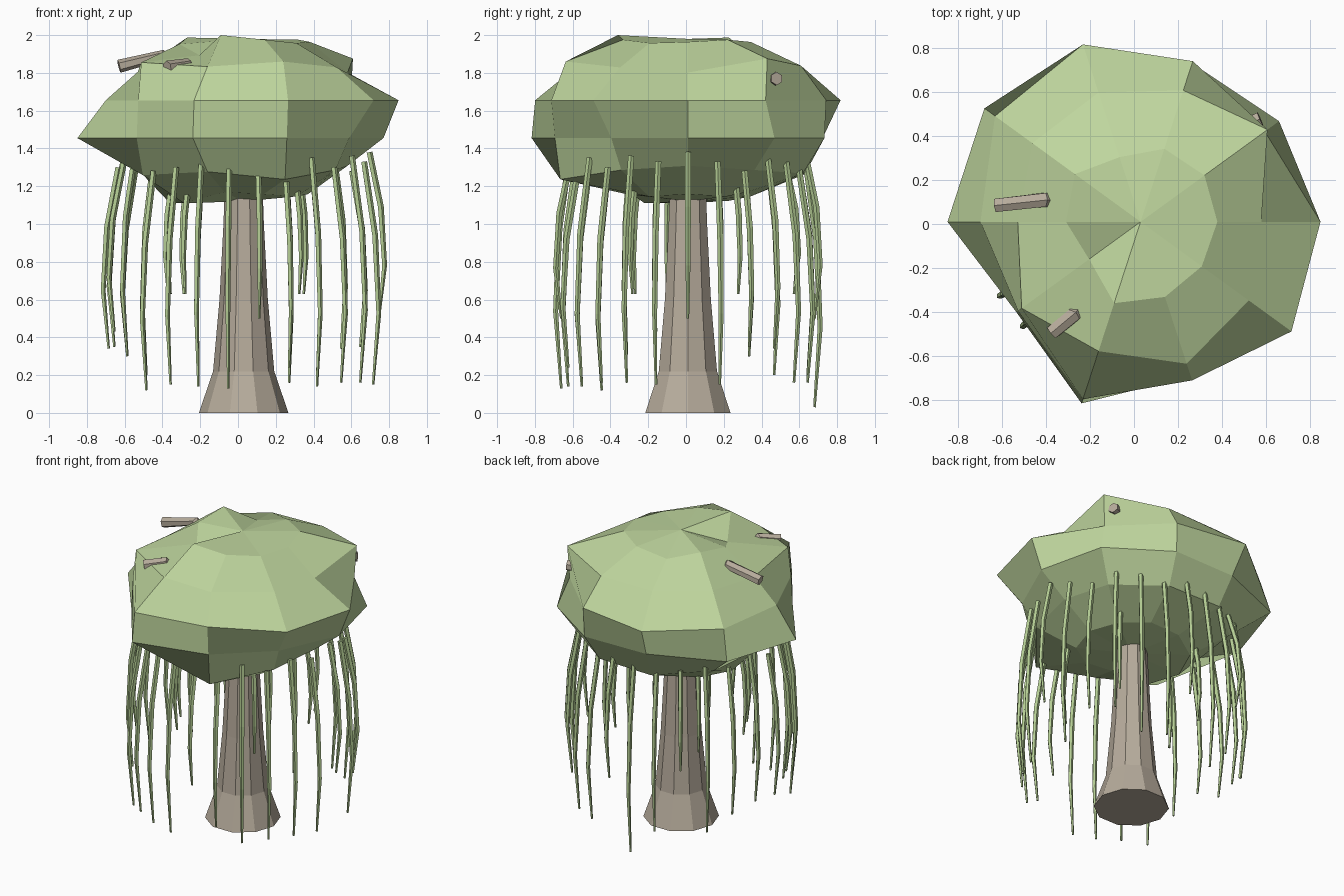
import bpy, bmesh, math
from mathutils import Vector

if "Cube" in bpy.data.objects:
    bpy.data.objects.remove(bpy.data.objects["Cube"])

CX, CY = 0.03, 0.01


def material(name, col):
    m = bpy.data.materials.new(name)
    m.diffuse_color = (*col, 1)
    m.use_nodes = True
    m.node_tree.nodes["Principled BSDF"].inputs["Base Color"].default_value = m.diffuse_color
    return m


BARK = material("bark", (0.47, 0.41, 0.33))
LEAF = material("leaf", (0.52, 0.67, 0.34))
VINE = material("hanging_leaf", (0.45, 0.60, 0.29))


def finish(bm, name, mat):
    bmesh.ops.recalc_face_normals(bm, faces=bm.faces)
    me = bpy.data.meshes.new(name)
    bm.to_mesh(me)
    bm.free()
    me.materials.append(mat)
    bpy.context.collection.objects.link(bpy.data.objects.new(name, me))


def skin(bm, rings):
    for a, b in zip(rings, rings[1:]):
        n = len(a)
        for i in range(n):
            j = (i + 1) % n
            bm.faces.new((a[i], a[j], b[j], b[i]))


def tube(bm, pts, radii, sides):
    """Tapered tube along a path, capped at both ends."""
    pts = [Vector(p) for p in pts]
    rings = []
    for i, (p, r) in enumerate(zip(pts, radii)):
        d = (pts[min(i + 1, len(pts) - 1)] - pts[max(i - 1, 0)]).normalized()
        u = Vector((1, 0, 0)) if abs(d.z) > 0.9 else Vector((0, 0, 1))
        u = (u - d * u.dot(d)).normalized()
        v = d.cross(u)
        ang = [2 * math.pi * k / sides for k in range(sides)]
        rings.append([bm.verts.new(p + r * (u * math.cos(a) + v * math.sin(a))) for a in ang])
    skin(bm, rings)
    bm.faces.new(rings[0])
    bm.faces.new(rings[-1])


# trunk with flared foot
bm = bmesh.new()
tube(bm, [(CX, CY, z) for z in (0, 0.22, 0.6, 1.0, 1.2)],
     [0.237, 0.162, 0.128, 0.107, 0.10], 10)
finish(bm, "trunk", BARK)

# branches poking out of the crown
bm = bmesh.new()
for path in ([(0.0, 0.02, 1.15), (-0.16, 0.08, 1.6), (-0.41, 0.11, 1.89), (-0.63, 0.085, 1.835)],
             [(0.0, 0.0, 1.15), (-0.12, -0.2, 1.5), (-0.28, -0.42, 1.85), (-0.375, -0.495, 1.83)],
             [(0.05, 0.03, 1.15), (0.2, 0.2, 1.5), (0.44, 0.42, 1.76), (0.575, 0.48, 1.77)]):
    tube(bm, path, [0.055, 0.045, 0.036, 0.035], 6)
finish(bm, "branches", BARK)

# faceted crown: 10 segments, 6 rings of uneven radius, poles top and bottom
RADII = [
    [.35, .36, .35, .31, .37, .34, .29, .39, .36, .345],
    [.55, .715, .63, .62, .61, .56, .67, .62, .68, .61],
    [.82, .70, .77, .85, .82, .73, .69, .85, .76, .85],
    [.74, .78, .76, .75, .88, .88, .70, .87, .74, .69],
    [.55, .60, .64, .65, .62, .57, .66, .62, .71, .60],
    [.34, .35, .33, .35, .37, .39, .39, .33, .34, .35],
]
bm = bmesh.new()
rings = []
for k, row in enumerate(RADII):
    t = math.pi * (k + 1) / 7
    ring = []
    for i, r in enumerate(row):
        a = 2 * math.pi * i / 10
        mid = k in (2, 3)
        s = 1.0 if mid else r / (0.8 * math.sin(t))
        z = 1.555 + 0.45 * math.cos(t) * s
        ring.append(bm.verts.new((CX + r * math.cos(a), CY + r * math.sin(a),
                                  max(1.11, min(2.0, z)))))
    rings.append(ring)
skin(bm, rings)
for ring, z in ((rings[0], 1.98), (rings[-1], 1.12)):
    pole = bm.verts.new((CX, CY, z))
    for i in range(10):
        bm.faces.new((ring[i], ring[(i + 1) % 10], pole))
finish(bm, "crown", LEAF)

# hanging strands: outer ring by top and tip height, plus a few inner ones
TIPS = [.5, .15, .35, .34, .16, .16, .5, .03, .2, .63, .2, .3, .35,
        .34, .43, .31, .12, .15, .14, .13, .5, .24, .14, .16, .16, .15]
TOPS = [1.38, 1.33, 1.28, 1.35, 1.33, 1.30, 1.38, 1.35, 1.30, 1.3, 1.35, 1.3, 1.35,
        1.30, 1.32, 1.40, 1.28, 1.30, 1.37, 1.40, 1.33, 1.25, 1.35, 1.30, 1.36, 1.33]
strands = []
for k, (top, tip) in enumerate(zip(TOPS, TIPS)):
    a = 2 * math.pi * k / 26
    strands.append((a, 0.725 - 0.04 * abs(math.sin(a)), top, tip, 1.0))
strands += [(math.radians(d), 0.42, 1.25, 0.63, 0.5) for d in (195, 222, 315, 40, 140)]
bm = bmesh.new()
for a, r, top, tip, bend in strands:
    path = []
    for f, dr in ((0, -0.06), (0.33, 0.0), (0.68, 0.02), (1, -0.01)):
        q = r + dr * bend
        path.append((CX + q * math.cos(a), CY + q * math.sin(a), top + (tip - top) * f))
    tube(bm, path, [0.017, 0.017, 0.014, 0.007], 5)
finish(bm, "hanging_strands", VINE)
